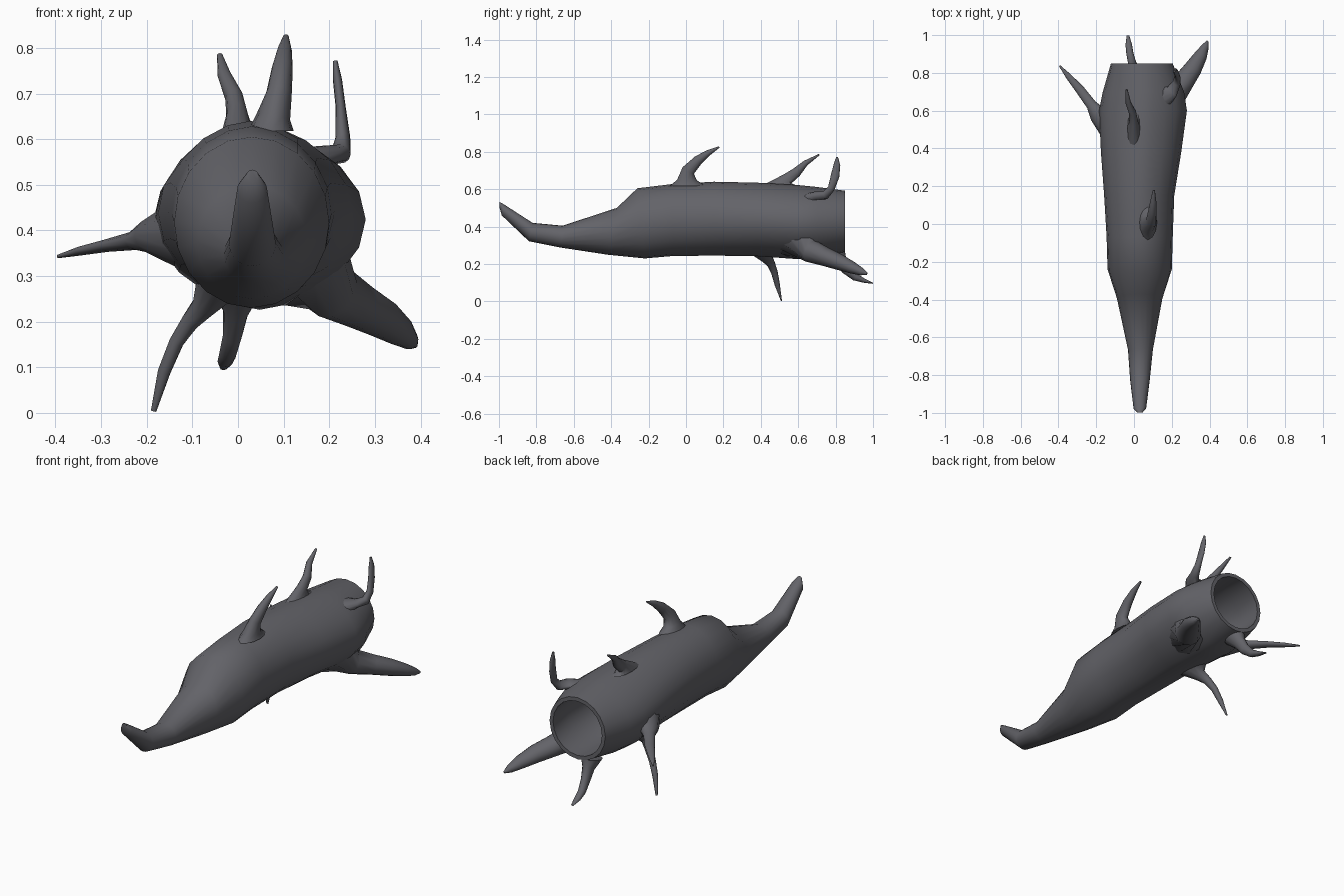
import bpy, bmesh, math
from mathutils import Vector

# Dark slate horn colour
slate = bpy.data.materials.new("dark_slate")
slate.diffuse_color = (0.125, 0.125, 0.14, 1)


def skin(name, rings):
    """Join equal rings of points into a smooth capped tube."""
    bm = bmesh.new()
    loops = [[bm.verts.new(p) for p in ring] for ring in rings]
    for a, b in zip(loops, loops[1:]):
        n = len(a)
        for i in range(n):
            j = (i + 1) % n
            bm.faces.new((a[i], a[j], b[j], b[i]))
    bm.faces.new(loops[0][::-1])
    bm.faces.new(loops[-1])
    bmesh.ops.recalc_face_normals(bm, faces=bm.faces)
    mesh = bpy.data.meshes.new(name)
    bm.to_mesh(mesh)
    bm.free()
    mesh.materials.append(slate)
    ob = bpy.data.objects.new(name, mesh)
    bpy.context.collection.objects.link(ob)
    bpy.context.view_layer.objects.active = ob
    ob.select_set(True)
    bpy.ops.object.shade_smooth_by_angle(angle=math.radians(60))
    ob.select_set(False)
    return ob


def body_ring(top_y, top_z, bot_y, bot_z, left, right, pinch=0.0, n=20):
    """Oval section; pinch narrows the shoulders towards a rounded diamond."""
    cx, rx = (left + right) / 2, (right - left) / 2
    c = Vector((cx, (top_y + bot_y) / 2, (top_z + bot_z) / 2))
    up = Vector((0, (top_y - bot_y) / 2, (top_z - bot_z) / 2))
    ring = []
    for i in range(n):
        t = 2 * math.pi * i / n
        x = math.copysign(abs(math.cos(t)) ** (1 + pinch), math.cos(t))
        ring.append(c + Vector((rx * x, 0, 0)) + up * math.sin(t))
    return ring


def spike(name, normal, path, radii, hint=(1, 0, 0), n=12):
    """Curved horn with a flared foot facing normal; radii are (along, across) hint."""
    pts = [Vector(p) for p in path]
    rings = []
    for i, p in enumerate(pts):
        t = (pts[min(i + 1, len(pts) - 1)] - pts[max(i - 1, 0)]).normalized()
        if i == 0:
            t = Vector(normal).normalized()
        u = Vector(hint)
        u = (u - t * u.dot(t)).normalized()
        v = t.cross(u)
        ru, rv = radii[i]
        rings.append([p + u * ru * math.cos(a) + v * rv * math.sin(a)
                      for a in (2 * math.pi * k / n for k in range(n))])
    return skin(name, rings)


# Horn body: top y, top z, bottom y, bottom z, left x, right x, pinch
outer = [
    (-0.998, 0.533, -0.998, 0.505, 0.018, 0.045),
    (-0.972, 0.518, -0.985, 0.460, -0.002, 0.064),
    (-0.82, 0.42, -0.84, 0.322, -0.02, 0.083),
    (-0.66, 0.405, -0.67, 0.288, -0.032, 0.10),
    (-0.37, 0.50, -0.42, 0.250, -0.09, 0.15),
    (-0.26, 0.605, -0.22, 0.230, -0.14, 0.20),
    (-0.07, 0.628, -0.07, 0.243, -0.145, 0.205, 0.05),
    (0.15, 0.64, 0.15, 0.245, -0.158, 0.213, 0.12),
    (0.38, 0.635, 0.38, 0.242, -0.175, 0.25, 0.22),
    (0.60, 0.622, 0.60, 0.226, -0.185, 0.28, 0.3),
    (0.70, 0.612, 0.70, 0.235, -0.165, 0.265, 0.2),
    (0.85, 0.592, 0.85, 0.265, -0.122, 0.205),
]
# Hollow mouth inside the open end
inner = [
    (0.85, 0.572, 0.85, 0.285, -0.102, 0.185),
    (0.70, 0.575, 0.70, 0.285, -0.12, 0.20, 0.1),
    (0.50, 0.56, 0.50, 0.300, -0.11, 0.18, 0.1),
    (0.30, 0.52, 0.30, 0.340, -0.06, 0.13),
]
skin("horn_body", [body_ring(*r) for r in outer + inner])

# Spikes along the top
spike("front_top_spike", (0, 0, 1),
      [(0.072, 0.01, 0.618), (0.078, 0.005, 0.65), (0.09, 0.012, 0.70),
       (0.097, 0.065, 0.755), (0.102, 0.12, 0.795), (0.105, 0.178, 0.826)],
      [(0.05, 0.095), (0.037, 0.052), (0.028, 0.035), (0.023, 0.026),
       (0.016, 0.016), (0.006, 0.004)])
spike("rear_top_spike", (0, 0, 1),
      [(0.0, 0.505, 0.618), (-0.002, 0.54, 0.653), (-0.008, 0.59, 0.69),
       (-0.03, 0.64, 0.74), (-0.04, 0.712, 0.785)],
      [(0.035, 0.10), (0.024, 0.032), (0.02, 0.026), (0.015, 0.015), (0.006, 0.004)])

# Hooked spike on the upper right
spike("hooked_side_spike", (0.75, 0, 0.65),
      [(0.162, 0.67, 0.55), (0.20, 0.70, 0.565), (0.225, 0.745, 0.568),
       (0.230, 0.777, 0.605), (0.225, 0.797, 0.67), (0.218, 0.807, 0.73),
       (0.213, 0.808, 0.772)],
      [(0.075, 0.042), (0.035, 0.022), (0.024, 0.022), (0.019, 0.016),
       (0.023, 0.011), (0.018, 0.010), (0.005, 0.005)], hint=(0, 1, 0))

# Large spikes at the sides
spike("left_side_spike", (-1, 0, -0.1),
      [(-0.145, 0.53, 0.395), (-0.19, 0.58, 0.387), (-0.225, 0.63, 0.378),
       (-0.285, 0.71, 0.367), (-0.345, 0.78, 0.355), (-0.394, 0.838, 0.343)],
      [(0.075, 0.11), (0.038, 0.048), (0.021, 0.028), (0.014, 0.024),
       (0.010, 0.016), (0.004, 0.004)], hint=(0, 0, 1))
spike("right_side_spike", (0.7, 0.1, -0.7),
      [(0.165, 0.61, 0.305), (0.205, 0.67, 0.268), (0.26, 0.75, 0.237),
       (0.31, 0.82, 0.21), (0.352, 0.89, 0.18), (0.377, 0.94, 0.158),
       (0.389, 0.968, 0.148)],
      [(0.10, 0.125), (0.066, 0.062), (0.057, 0.050), (0.049, 0.043),
       (0.036, 0.032), (0.020, 0.020), (0.005, 0.006)])

# Spikes underneath
spike("lower_left_spike", (-0.4, 0, -1),
      [(-0.05, 0.41, 0.268), (-0.077, 0.432, 0.232), (-0.105, 0.455, 0.20),
       (-0.135, 0.473, 0.155), (-0.162, 0.488, 0.09), (-0.185, 0.51, 0.004)],
      [(0.045, 0.085), (0.026, 0.032), (0.02, 0.022), (0.016, 0.018),
       (0.014, 0.014), (0.006, 0.003)])
spike("lower_rear_spike", (0, 0.2, -1),
      [(0.0, 0.79, 0.263), (-0.005, 0.825, 0.222), (-0.012, 0.86, 0.170),
       (-0.022, 0.905, 0.13), (-0.028, 0.95, 0.112), (-0.032, 0.998, 0.097)],
      [(0.05, 0.06), (0.028, 0.036), (0.021, 0.028), (0.019, 0.020),
       (0.017, 0.012), (0.007, 0.003)])
